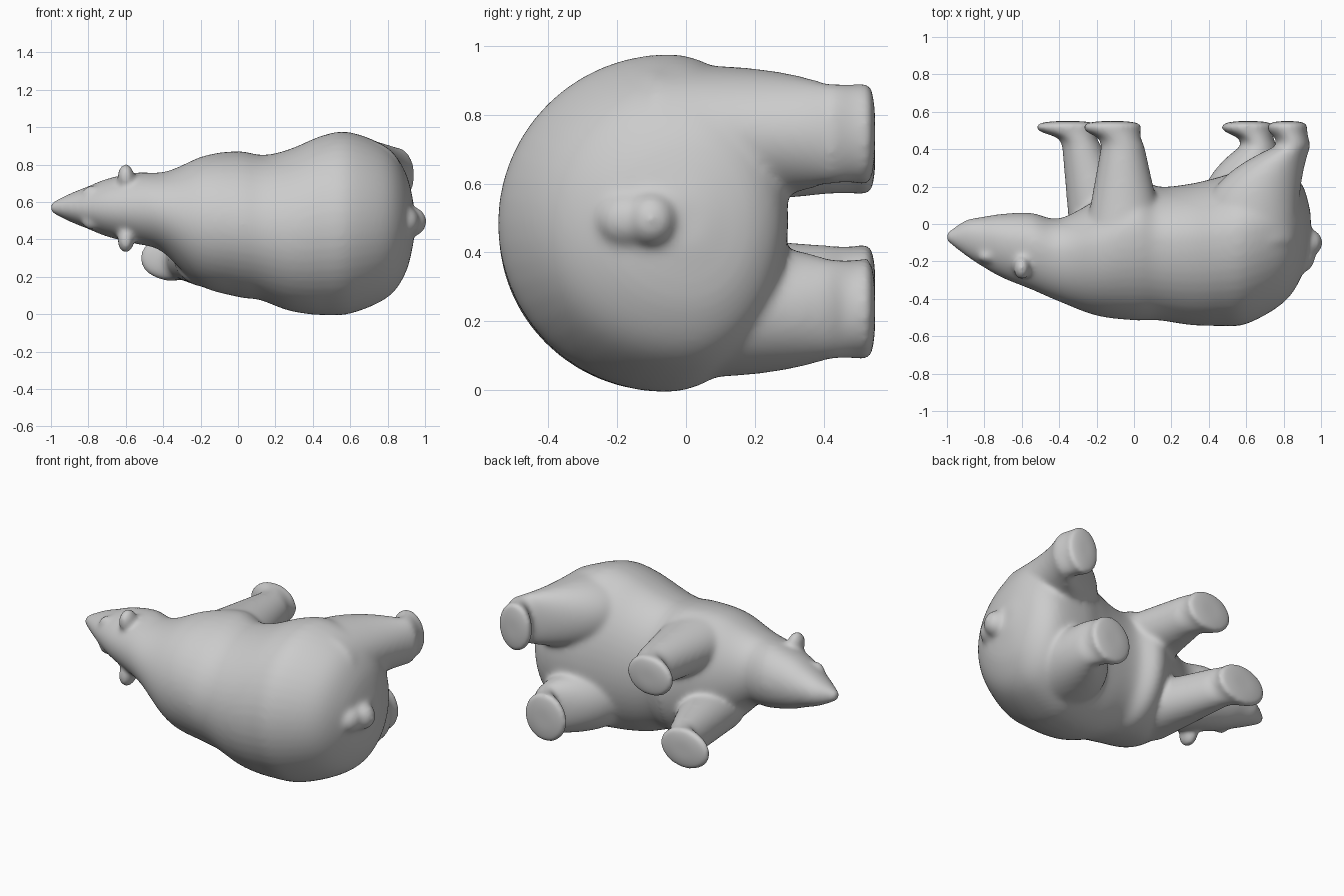
import bpy, bmesh, math
from mathutils import Vector

default_cube = bpy.data.objects.get("Cube")
if default_cube:
    bpy.data.objects.remove(default_cube, do_unlink=True)

grey = (0.6, 0.6, 0.6, 1)
fur = bpy.data.materials.new("plain_grey")
fur.use_nodes = True
fur.diffuse_color = grey
fur.node_tree.nodes["Principled BSDF"].inputs["Base Color"].default_value = grey

bm = bmesh.new()


def smooth_path(rows, steps=6):
    """Resample rows of section values with a soft curve through each row."""
    path = []
    last = len(rows) - 1
    for i in range(last):
        before, start, end, after = (rows[min(last, max(0, i + k))] for k in (-1, 0, 1, 2))
        for step in range(steps):
            t = step / steps
            section = []
            for p, q, r, s in zip(before, start, end, after):
                slope_in, slope_out = (r - p) / 2, (s - q) / 2
                rise = r - q
                curve = 3 * rise - 2 * slope_in - slope_out
                twist = slope_in + slope_out - 2 * rise
                section.append(q + t * (slope_in + t * (curve + t * twist)))
            path.append(section)
    return path + [rows[-1]]


def skin(rings):
    """Closed tube through rings of points."""
    rings = [[bm.verts.new(point) for point in ring] for ring in rings]
    sides = len(rings[0])
    faces = [bm.faces.new(rings[0]), bm.faces.new(rings[-1])]
    for ring, following in zip(rings, rings[1:]):
        for k in range(sides):
            faces.append(bm.faces.new((ring[k - 1], ring[k], following[k], following[k - 1])))
    bmesh.ops.recalc_face_normals(bm, faces=faces)


def circle(sides=48):
    """Cosine and sine around a circle."""
    return [(math.cos(math.tau * k / sides), math.sin(math.tau * k / sides)) for k in range(sides)]


def blob(centre, radii):
    """Ellipsoid."""
    made = bmesh.ops.create_uvsphere(bm, u_segments=24, v_segments=16, radius=1)
    for vert in made["verts"]:
        vert.co = Vector(centre) + vert.co * Vector.Fill(3, 0) * Vector() if not radii else Vector(
            [c + r * p for c, r, p in zip(centre, radii, vert.co)])


def spine_height(x):
    """The neck lifts towards the head and the waist sags."""
    lift = 0.53 - 0.04 * math.tanh(8 * (x + 0.35))
    sag = 0.04 * math.exp(-((x - 0.25) / 0.2) ** 2)
    return lift - sag


def torso_ring(x, back, belly, half):
    """Egg-shaped section, widest past the middle towards the belly."""
    widest = back + 0.6 * (belly - back)
    return [(x, widest + c * (belly - widest if c > 0 else widest - back), spine_height(x) + s * half)
            for c, s in circle()]


# Head, neck and torso: x, back edge, belly edge, half height
torso = [
    (-1.005, -0.09, -0.05, 0.025),
    (-0.9, -0.17, 0.02, 0.075),
    (-0.8, -0.235, 0.04, 0.115),
    (-0.7, -0.29, 0.055, 0.155),
    (-0.55, -0.35, 0.06, 0.19),
    (-0.4, -0.415, 0.03, 0.215),
    (-0.2, -0.49, 0.13, 0.345),
    (0, -0.515, 0.25, 0.39),
    (0.13, -0.515, 0.2, 0.39),
    (0.3, -0.54, 0.215, 0.44),
    (0.45, -0.545, 0.25, 0.48),
    (0.6, -0.535, 0.29, 0.485),
    (0.8, -0.42, 0.29, 0.4),
    (0.9, -0.27, 0.21, 0.26),
    (0.945, -0.08, 0.06, 0.07),
]
skin([torso_ring(*row) for row in smooth_path(torso)])


def leg(height, hip, ankle, toe, bend):
    """Leg from hip to sole; hip and ankle give x, radius along x and radius along z."""
    sections = []
    top, bottom, count = -0.1, 0.42, 16
    for k in range(count + 1):
        t = k / count
        x, wide, deep = (h + (a - h) * t ** bend for h, a in zip(hip, ankle))
        sections.append((top + (bottom - top) * t, x, wide, deep))
    # Paw: the toe reaches forward, then the sole rounds off
    x, wide, deep = ankle
    reach = wide + toe - 0.02
    paw = [sections[-1],
           (0.46, x - toe / 3, wide, deep),
           (0.5, x - toe, reach, deep),
           (0.535, x - toe, reach, deep),
           (0.55, x - toe, reach / 2, deep / 2)]
    skin([[(x + c * wide, y, height + s * deep) for c, s in circle()]
          for y, x, wide, deep in sections[:-1] + smooth_path(paw)])


# Front legs, upper then lower
leg(0.69, (-0.05, 0.22, 0.17), (-0.06, 0.115, 0.12), toe=0.055, bend=1)
leg(0.3, (-0.14, 0.2, 0.16), (-0.28, 0.105, 0.12), toe=0.075, bend=1)
# Rear legs, upper then lower
leg(0.745, (0.62, 0.26, 0.2), (0.855, 0.09, 0.145), toe=0.035, bend=3)
leg(0.235, (0.57, 0.24, 0.2), (0.67, 0.095, 0.145), toe=0.06, bend=3)

# Tail, lying down over the rump and ending in a round tip
blob((0.93, -0.1, 0.495), (0.08, 0.075, 0.08))
blob((0.9, -0.17, 0.495), (0.07, 0.09, 0.08))

# Ears and brows on both sides of the head
for side in (-1, 1):
    blob((-0.6, -0.235, 0.565 + side * 0.17), (0.045, 0.065, 0.07))
    blob((-0.785, -0.175, 0.57 + side * 0.075), (0.05, 0.035, 0.045))

mesh = bpy.data.meshes.new("bear")
bm.to_mesh(mesh)
bm.free()
mesh.materials.append(fur)
bear = bpy.data.objects.new("bear", mesh)
bpy.context.collection.objects.link(bear)

# Fuse the parts into one soft skin
fuse = bear.modifiers.new("fuse", "REMESH")
fuse.mode = "VOXEL"
fuse.voxel_size = 0.012
fuse.use_smooth_shade = True
soften = bear.modifiers.new("soften", "SMOOTH")
soften.factor = 0.5
soften.iterations = 24
